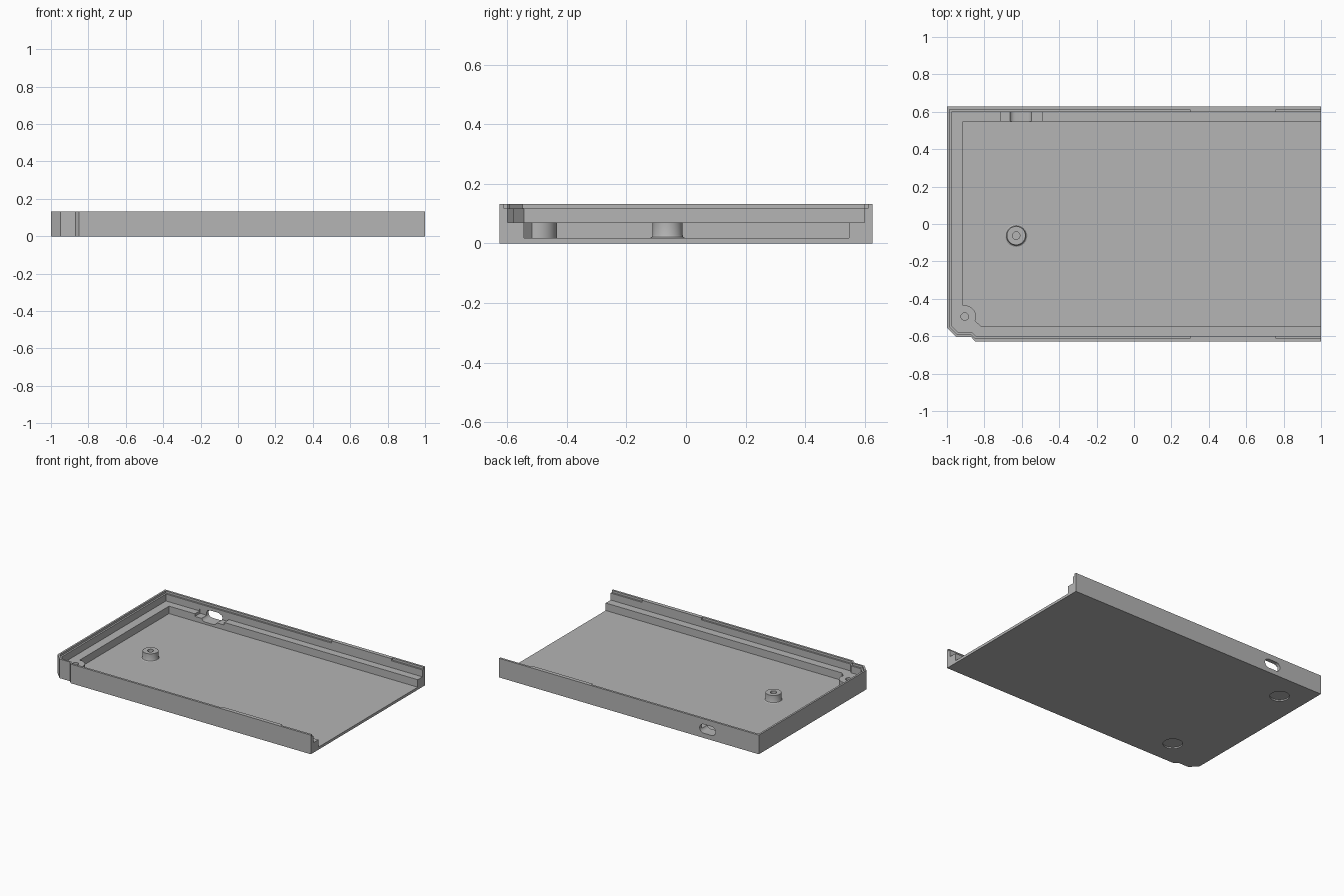
import bpy, bmesh, math
from mathutils import Matrix, Vector

cube = bpy.data.objects.get("Cube")
if cube:
    bpy.data.objects.remove(cube, do_unlink=True)

grey = bpy.data.materials.new("plain grey")
grey.use_nodes = True
grey.diffuse_color = (0.46, 0.46, 0.46, 1)
grey.node_tree.nodes["Principled BSDF"].inputs["Base Color"].default_value = (0.46, 0.46, 0.46, 1)


def make_object(name, bm):
    bmesh.ops.recalc_face_normals(bm, faces=bm.faces)
    mesh = bpy.data.meshes.new(name)
    bm.to_mesh(mesh)
    bm.free()
    mesh.materials.append(grey)
    obj = bpy.data.objects.new(name, mesh)
    bpy.context.collection.objects.link(obj)
    return obj


def prism(name, points, low, high, matrix=None):
    """Extrude a flat outline from low to high along z, then place it."""
    bm = bmesh.new()
    face = bm.faces.new([bm.verts.new((x, y, low)) for x, y in points])
    out = bmesh.ops.extrude_face_region(bm, geom=[face])
    moved = [v for v in out["geom"] if isinstance(v, bmesh.types.BMVert)]
    bmesh.ops.translate(bm, verts=moved, vec=(0, 0, high - low))
    if matrix:
        bm.transform(matrix)
    return make_object(name, bm)


def arc(cx, cy, radius, start, end, steps):
    angles = [math.radians(start + (end - start) * i / steps) for i in range(steps + 1)]
    return [(cx + radius * math.cos(a), cy + radius * math.sin(a)) for a in angles]


def disc(cx, cy, radius):
    return arc(cx, cy, radius, 0, 360, 32)[:-1]


def box(x0, x1, y0, y1):
    return [(x0, y0), (x1, y0), (x1, y1), (x0, y1)]


def smooth(obj):
    bpy.ops.object.select_all(action="DESELECT")
    obj.select_set(True)
    bpy.context.view_layer.objects.active = obj
    bpy.ops.object.shade_smooth_by_angle(angle=math.radians(30))


def cut(target, cutter):
    mod = target.modifiers.new("cut", "BOOLEAN")
    mod.operation, mod.solver, mod.object = "DIFFERENCE", "EXACT", cutter
    bpy.context.view_layer.objects.active = target
    bpy.ops.object.modifier_apply(modifier=mod.name)
    bpy.data.objects.remove(cutter, do_unlink=True)


HEIGHT, LEDGE, FLOOR, ABOVE = 0.133, 0.07, 0.018, 0.2
boss = (-0.905, -0.495)

# Outer body with the notched corner
tray = prism("tray", [(1, 0.627), (-1, 0.627), (-1, -0.555), (-0.95, -0.605),
                      (-0.87, -0.605), (-0.85, -0.627), (1, -0.627)], 0, HEIGHT)

# Floor cavity, wrapping round the corner boss and open at one end
cavity = [(1.1, 0.548), (-0.915, 0.548)] + arc(*boss, 0.06, 99, -22, 14)
cavity += [(-0.82, -0.545), (1.1, -0.545)]
cut(tray, prism("cavity", cavity, FLOOR, ABOVE))

# Wider pocket above the ledge
cut(tray, prism("pocket", [(1.1, 0.6), (-0.975, 0.6), (-0.975, -0.545), (-0.94, -0.58),
                           (-0.865, -0.58), (-0.845, -0.6), (1.1, -0.6)], LEDGE, ABOVE))

# Thin rebate along the rim, interrupted on both long walls
cut(tray, prism("rebate", [(0.3, 0.612), (-0.987, 0.612), (-0.987, -0.55), (-0.945, -0.592),
                           (-0.868, -0.592), (-0.848, -0.612), (0.3, -0.612)], 0.118, ABOVE))
cut(tray, prism("end_rebate", box(0.76, 1.1, -0.612, 0.612), 0.118, ABOVE))

# Rounded opening through the back wall, with a shallow seat in the ledge
along_y = Matrix.Rotation(math.radians(90), 4, "X")
slot = arc(-0.575, 0.064, 0.031, -90, 90, 12) + arc(-0.635, 0.064, 0.031, 90, 270, 12)
cut(tray, prism("opening", slot, -0.7, -0.5, along_y))
cut(tray, prism("seat", box(-0.715, -0.49, 0.5, 0.605), 0.052, 0.085))

# Small blind holes in the end wall
along_x = Matrix.Rotation(math.radians(90), 4, "Y")
for y in (-0.39, 0.39):
    cut(tray, prism("end_hole", disc(-0.046, y, 0.018), -1.1, -0.95, along_x))

# Boss screw hole and round recesses underneath
cut(tray, prism("boss_hole", disc(*boss, 0.02), 0.03, ABOVE))
for x, y in ((-0.82, 0.44), (-0.69, -0.445)):
    cut(tray, prism("foot_recess", disc(x, y, 0.062), -0.1, 0.01))
smooth(tray)

# Free-standing screw post with a flared foot and a blind hole
bm = bmesh.new()
profile = [(0, 0.03), (0.02, 0.03), (0.02, LEDGE), (0.05, LEDGE), (0.05, 0.029),
           (0.053, 0.022), (0.06, FLOOR), (0.06, 0.012), (0, 0.012)]
verts = [bm.verts.new((r, 0, z)) for r, z in profile]
edges = [bm.edges.new(pair) for pair in zip(verts, verts[1:])]
bmesh.ops.spin(bm, geom=verts + edges, cent=(0, 0, 0), axis=(0, 0, 1),
               angle=math.tau, steps=32, use_merge=True)
bmesh.ops.remove_doubles(bm, verts=bm.verts, dist=0.0001)
bmesh.ops.translate(bm, verts=bm.verts, vec=Vector((-0.63, -0.062, 0)))
smooth(make_object("screw_post", bm))
